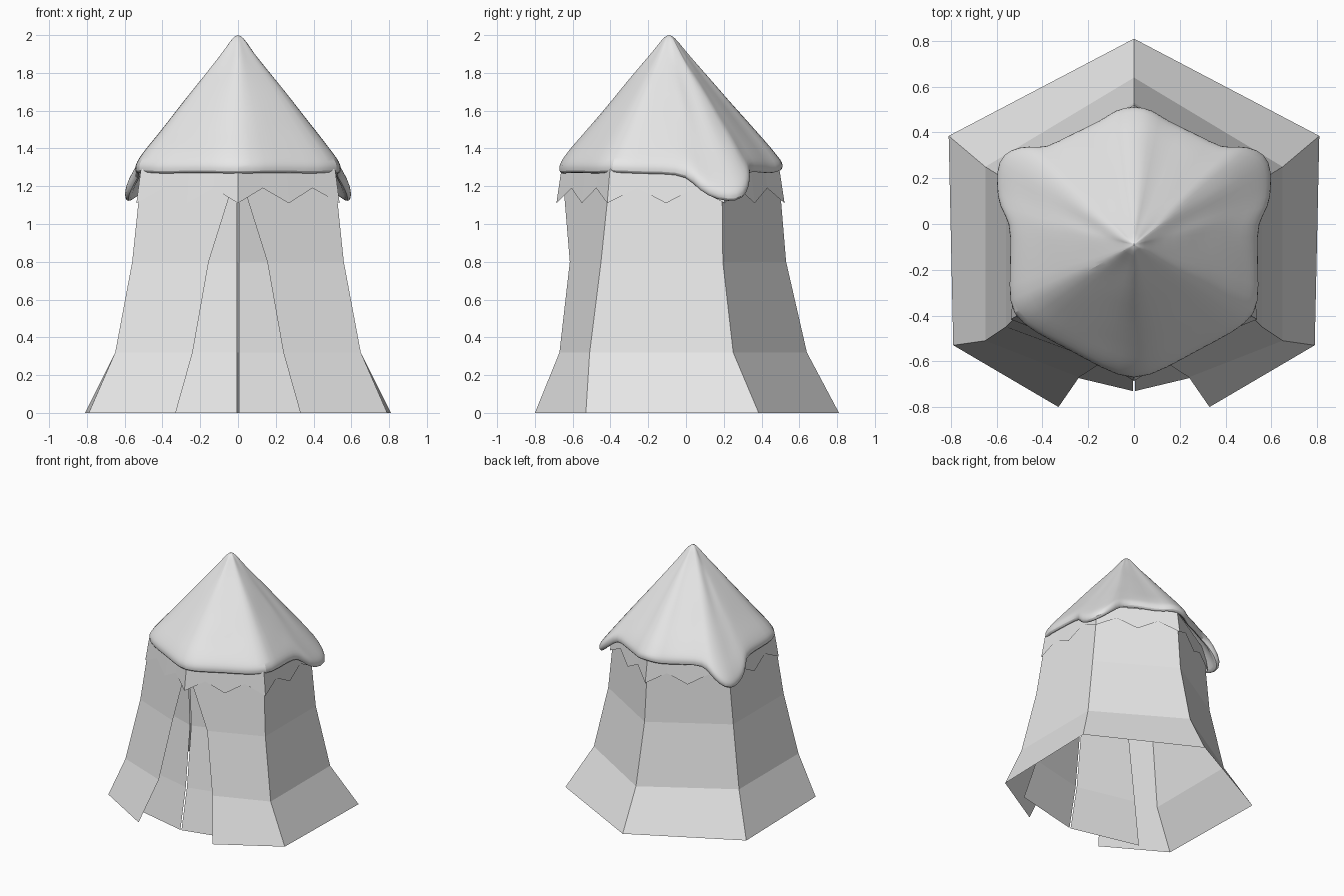
import bpy, bmesh, random
from mathutils import Vector

random.seed(4)
cube = bpy.data.objects.get("Cube")
if cube:
    bpy.data.objects.remove(cube)

canvas = bpy.data.materials.new("grey_canvas")
canvas.use_nodes = True
canvas.diffuse_color = (0.8, 0.8, 0.8, 1)
canvas.node_tree.nodes["Principled BSDF"].inputs["Base Color"].default_value = (0.8, 0.8, 0.8, 1)

LEVELS = (0, 0.32, 0.8, 1.28)
CENTRE = Vector((0, -0.09))


def sheet(name, rows, closed=False):
    """Skin a grid of points given as rows of equal length."""
    bm = bmesh.new()
    grid = [[bm.verts.new(p) for p in row] for row in rows]
    n = len(rows[0])
    for low, high in zip(grid, grid[1:]):
        for i in range(n if closed else n - 1):
            j = (i + 1) % n
            bm.faces.new((low[i], low[j], high[j], high[i]))
    mesh = bpy.data.meshes.new(name)
    bm.to_mesh(mesh)
    bm.free()
    mesh.materials.append(canvas)
    obj = bpy.data.objects.new(name, mesh)
    bpy.context.collection.objects.link(obj)
    return obj


def mirrored(half):
    """Extend a half path that ends on the centre line to the other side."""
    return half + [(-x, y) for x, y in reversed(half[:-1])]


# Flared hexagonal wall, open at the front
door = [(0.33, -0.80), (0.24, -0.67), (0.155, -0.615), (0.004, -0.655)]
front = [(0.79, -0.53), (0.65, -0.51), (0.56, -0.45), (0.51, -0.40)]
rear = [(0.81, 0.385), (0.65, 0.25), (0.56, 0.195), (0.51, 0.19)]
ridge = [(0, 0.81), (0, 0.64), (0, 0.53), (0, 0.49)]
sheet("tent_wall", [[(x, y, z) for x, y in mirrored(list(half))]
                    for z, half in zip(LEVELS, zip(door, front, rear, ridge))])

# Two door flaps hanging just inside the opening
middle = [-0.73, -0.66, -0.605, -0.63]
outer = [(0.55, -0.60), (0.47, -0.55), (0.36, -0.49), (0.2, -0.51)]
for side, name in ((1, "left_door_flap"), (-1, "right_door_flap")):
    sheet(name, [[(side * 0.005, m, z), (side * x, y, z)]
                 for z, m, (x, y) in zip(LEVELS, middle, outer)])

# Zigzag trim below the eaves, four steps on every side
corners = [Vector(p) for p in mirrored([(0, -0.655), front[3], rear[3], ridge[3]])][:-1]
top, hem = [], []
for i, a in enumerate(corners):
    b = corners[(i + 1) % len(corners)]
    for step in range(4):
        arm = a.lerp(b, step / 4) - CENTRE
        drop, flare = ((1.11, 1.055), (1.19, 1.03))[step % 2]
        top.append((*(CENTRE + arm * 1.008), 1.29))
        hem.append((*(CENTRE + arm * flare), drop))
sheet("zigzag_trim", [hem, top], closed=True)

# Eave outline of the roof: x, y and height of the hem
eave = [(0, -0.68, 1.26), (0.14, -0.62, 1.265), (0.28, -0.54, 1.265), (0.42, -0.47, 1.26),
        (0.53, -0.39, 1.27), (0.535, -0.27, 1.26), (0.53, -0.12, 1.26), (0.53, 0.01, 1.25),
        (0.58, 0.07, 1.17), (0.59, 0.17, 1.12), (0.585, 0.27, 1.11), (0.53, 0.32, 1.15),
        (0.45, 0.335, 1.22), (0.38, 0.32, 1.27), (0.27, 0.385, 1.27), (0.14, 0.44, 1.26),
        (0.08, 0.49, 1.27), (0, 0.505, 1.28)]
eave += [(-x, y, z) for x, y, z in reversed(eave[1:-1])]


def ring(spread, fall, lift=0.0, jitter=0.0):
    """Ring of the roof: spread outward, fall from the peak to the hem."""
    points = []
    for x, y, z in eave:
        arm = Vector((x, y)) - CENTRE
        plain = min(z + 0.065, 1.33)
        rim = plain if fall < 1 else z + 0.05
        height = 2.0 + (rim - 2.0) * fall + lift + random.uniform(-jitter, jitter)
        points.append((*(CENTRE + arm * spread), height))
    return points


# Draped roof: outer skin, thick rolled hem, inner skin
rows = [ring(0.004, 0.0), ring(0.05, 0.015)]
rows += [ring(f, f - 0.02, jitter=0.005) for f in (0.12, 0.25, 0.4, 0.55, 0.7, 0.82, 0.92)]
rows += [ring(0.985, 0.97), ring(1.02, 1.0), ring(1.02, 1.0, -0.035), ring(0.99, 1.0, -0.05),
         ring(0.95, 1.0, -0.03), ring(0.92, 0.95, -0.02), ring(0.5, 0.5, -0.04),
         ring(0.004, 0.02, -0.05)]
roof = sheet("draped_roof", rows[::-1], closed=True)
smooth = roof.modifiers.new("soft_cloth", "SUBSURF")
smooth.levels = smooth.render_levels = 1
bpy.context.view_layer.objects.active = roof
roof.select_set(True)
bpy.ops.object.shade_smooth_by_angle(angle=0.8)
